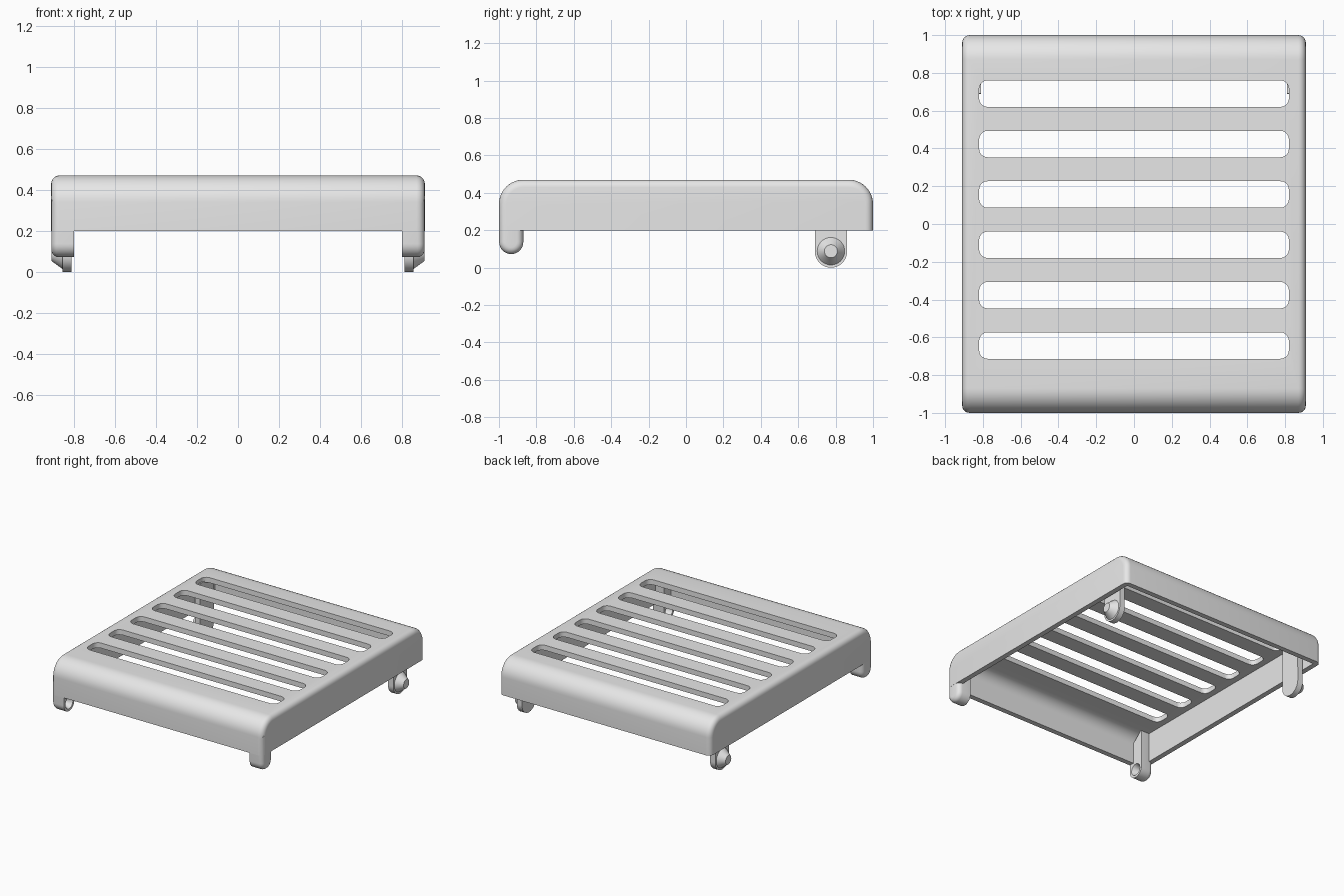
import bpy, bmesh
from math import sin, cos, pi, radians
from mathutils import Matrix

default = bpy.data.objects.get("Cube")
if default:
    bpy.data.objects.remove(default)

grey = bpy.data.materials.new("plain_grey")
grey.use_nodes = True
grey.diffuse_color = (0.8, 0.8, 0.8, 1)
grey.node_tree.nodes["Principled BSDF"].inputs["Base Color"].default_value = (0.8, 0.8, 0.8, 1)


def arc(cy, cz, r, start, end, steps=10):
    """Points of an arc, angles in degrees."""
    angles = [radians(start + (end - start) * i / steps) for i in range(steps + 1)]
    return [(cy + r * cos(a), cz + r * sin(a)) for a in angles]


def add_object(name, bm):
    bmesh.ops.recalc_face_normals(bm, faces=bm.faces)
    mesh = bpy.data.meshes.new(name)
    bm.to_mesh(mesh)
    bm.free()
    mesh.materials.append(grey)
    obj = bpy.data.objects.new(name, mesh)
    bpy.context.collection.objects.link(obj)
    return obj


def prism(points, x0, x1):
    """Extrude a y-z outline along x."""
    bm = bmesh.new()
    face = bm.faces.new([bm.verts.new((x0, y, z)) for y, z in points])
    new = bmesh.ops.extrude_face_region(bm, geom=[face])["geom"]
    bmesh.ops.translate(bm, vec=(x1 - x0, 0, 0),
                        verts=[g for g in new if isinstance(g, bmesh.types.BMVert)])
    return bm


def round_rim(bm, xs, radius, skip):
    """Round the outline edges lying on the given x planes."""
    edges = [e for e in bm.edges
             if any(all(abs(v.co.x - x) < 1e-4 for v in e.verts) for x in xs)
             and not all(skip(v.co) for v in e.verts)]
    bmesh.ops.bevel(bm, geom=edges, offset=radius, segments=5, profile=0.5,
                    affect='EDGES', clamp_overlap=True)


def cut(obj, cutters):
    """Subtract the cutters and bake the result."""
    for cutter in cutters:
        cutter.hide_render = True
        mod = obj.modifiers.new("cut", 'BOOLEAN')
        mod.operation = 'DIFFERENCE'
        mod.solver = 'EXACT'
        mod.object = cutter
    graph = bpy.context.evaluated_depsgraph_get()
    baked = bpy.data.meshes.new_from_object(obj.evaluated_get(graph))
    obj.modifiers.clear()
    obj.data = baked
    for cutter in cutters:
        bpy.data.objects.remove(cutter)


def cover_outline(half, top, r, bottom):
    return ([(half, bottom)] + arc(half - r, top - r, r, 0, 90)
            + arc(r - half, top - r, r, 90, 180) + [(-half, bottom)])


def cone(r1, r2, x0, x1, y, z):
    """Truncated cone along x, from radius r1 at x0 to r2 at x1."""
    bm = bmesh.new()
    place = Matrix.Translation(((x0 + x1) / 2, y, z)) @ Matrix.Rotation(pi / 2, 4, 'Y')
    bmesh.ops.create_cone(bm, cap_ends=True, segments=32, radius1=r1, radius2=r2,
                          depth=x1 - x0, matrix=place)
    return bm


def mirrored(bm):
    """Copy of the mesh on the other side."""
    other = bm.copy()
    bmesh.ops.scale(other, vec=(-1, 1, 1), verts=other.verts)
    return other


parts = []

# Cover: rounded hollow shell
bm = prism(cover_outline(1.0, 0.47, 0.13, 0.2), -0.91, 0.91)
round_rim(bm, (-0.91, 0.91), 0.04, lambda co: co.z < 0.201)
cover = add_object("slotted_cover", bm)
cavity = add_object("cavity_cutter",
                    prism(cover_outline(0.96, 0.43, 0.09, 0.1), -0.87, 0.87))
cutters = [cavity]

# Six rounded slots through the top
for i in range(6):
    y = 0.69 - i * 0.2667
    bm = bmesh.new()
    bmesh.ops.create_cube(bm, size=1, matrix=Matrix.Translation((0, y, 0.45))
                          @ Matrix.Diagonal((1.64, 0.14, 0.2, 1)))
    upright = [e for e in bm.edges if abs(e.verts[0].co.z - e.verts[1].co.z) > 0.1]
    bmesh.ops.bevel(bm, geom=upright, offset=0.045, segments=5, profile=0.5, affect='EDGES')
    cutters.append(add_object("slot_cutter", bm))
cut(cover, cutters)
parts.append(cover)

# Front legs: corner posts with a conical socket on the inner face
post = [(-0.87, 0.44)] + [(-0.999, 0.33)] + arc(-0.9345, 0.137, 0.0645, 180, 360, 16)
bm = prism(post, 0.80, 0.909)
round_rim(bm, (0.909,), 0.035, lambda co: co.z > 0.32)
socket = cone(0.05, 0.025, 0.79, 0.85, -0.9345, 0.137)
for side, leg, hole in (("left", mirrored(mirrored(bm)), mirrored(mirrored(socket))),
                        ("right", mirrored(bm), mirrored(socket))):
    obj = add_object("front_leg_" + side, leg)
    cut(obj, [add_object("socket_cutter", hole)])
    parts.append(obj)
bm.free()
socket.free()

# Back legs: round-ended plates with outward conical pins
plate = [(0.86, 0.44), (0.69, 0.44)] + arc(0.775, 0.086, 0.086, 180, 360, 24)
for name, bm in (("back_leg", prism(plate, 0.81, 0.855)),
                 ("back_pin", cone(0.075, 0.035, 0.853, 0.908, 0.775, 0.088))):
    parts.append(add_object(name + "_right", mirrored(bm)))
    parts.append(add_object(name + "_left", bm))

# Smooth shading with crisp edges
bpy.ops.object.select_all(action='DESELECT')
for obj in parts:
    obj.select_set(True)
bpy.context.view_layer.objects.active = cover
bpy.ops.object.shade_smooth_by_angle(angle=radians(35))
